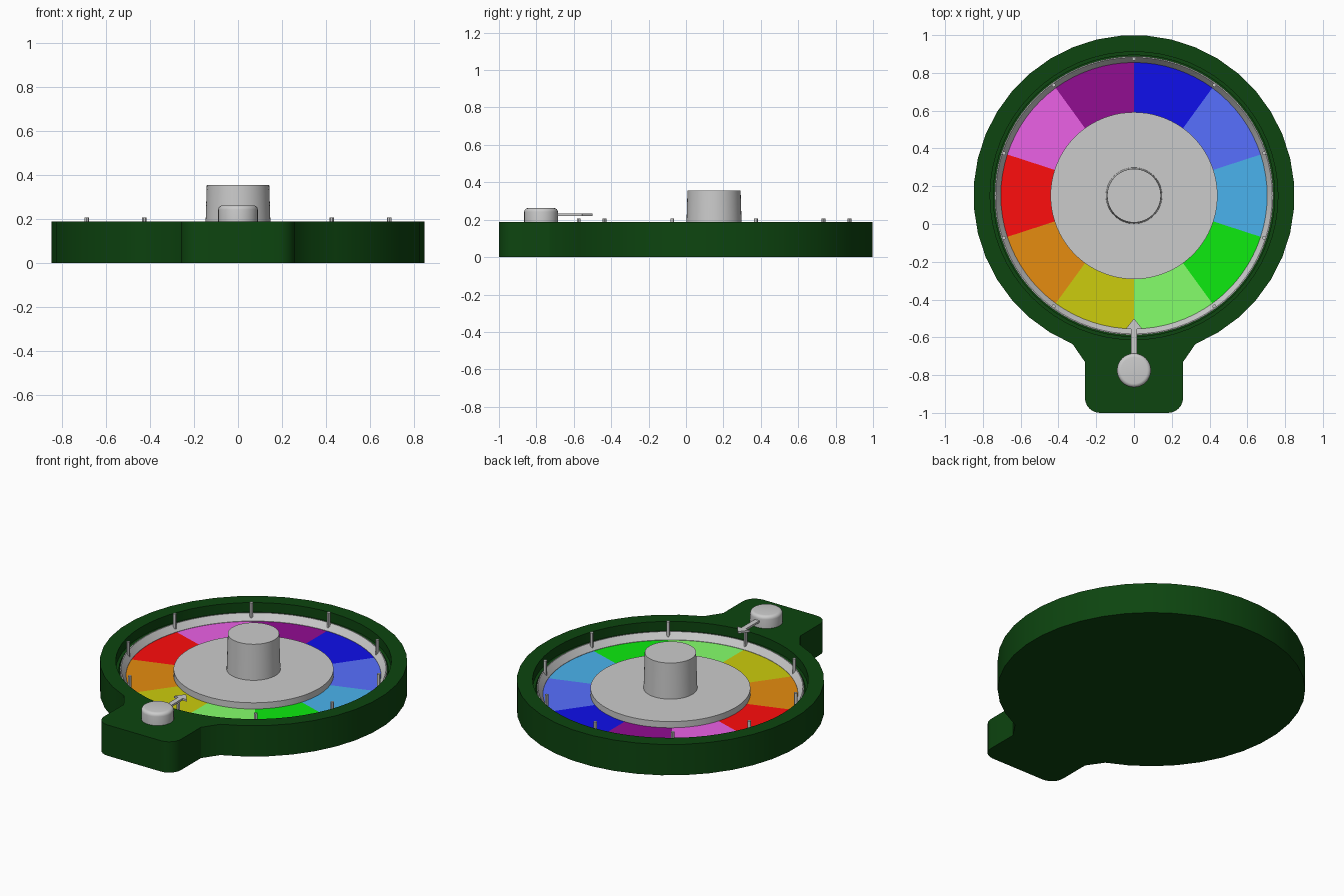
import bpy, bmesh, math
from math import sin, cos, radians, pi

if "Cube" in bpy.data.objects:
    bpy.data.objects.remove(bpy.data.objects["Cube"])

CY = 0.15  # wheel centre in y


def material(name, rgb):
    """Material from a screen colour, converted to linear values."""
    lin = [c / 12.92 if c < 0.04 else ((c + 0.055) / 1.055) ** 2.4 for c in rgb]
    m = bpy.data.materials.new(name)
    m.diffuse_color = (*lin, 1)
    m.use_nodes = True
    m.node_tree.nodes["Principled BSDF"].inputs["Base Color"].default_value = m.diffuse_color
    return m


def smooth(ob):
    bpy.ops.object.select_all(action='DESELECT')
    ob.select_set(True)
    bpy.context.view_layer.objects.active = ob
    bpy.ops.object.shade_smooth_by_angle(angle=radians(30))


def finish(bm, name, mat=None):
    bmesh.ops.recalc_face_normals(bm, faces=bm.faces[:])
    me = bpy.data.meshes.new(name)
    bm.to_mesh(me)
    bm.free()
    ob = bpy.data.objects.new(name, me)
    bpy.context.collection.objects.link(ob)
    if mat:
        me.materials.append(mat)
    smooth(ob)
    return ob


def prism(name, pts, z0, z1, mat=None):
    """Extrude a flat outline between two heights."""
    bm = bmesh.new()
    lo = [bm.verts.new((x, y, z0)) for x, y in pts]
    hi = [bm.verts.new((x, y, z1)) for x, y in pts]
    bm.faces.new(lo)
    bm.faces.new(hi)
    n = len(pts)
    for i in range(n):
        j = (i + 1) % n
        bm.faces.new((lo[i], lo[j], hi[j], hi[i]))
    return finish(bm, name, mat)


def arc(r, a0, a1, n, cx=0, cy=CY):
    return [(cx + r * cos(radians(a0 + (a1 - a0) * i / n)),
             cy + r * sin(radians(a0 + (a1 - a0) * i / n))) for i in range(n + 1)]


def disc(r, n, cx=0, cy=CY):
    return arc(r, 0, 360, n, cx, cy)[:-1]


def lathe(name, prof, cy=CY, n=64, closed=False):
    """Spin an (r, z) profile about a vertical axis."""
    bm = bmesh.new()
    vs = [bm.verts.new((r, cy, z)) for r, z in prof]
    es = [bm.edges.new((vs[i], vs[i + 1])) for i in range(len(vs) - 1)]
    if closed:
        es.append(bm.edges.new((vs[-1], vs[0])))
    bmesh.ops.spin(bm, geom=vs + es, cent=(0, cy, 0), axis=(0, 0, 1),
                   angle=2 * pi, steps=n, use_duplicate=False)
    bmesh.ops.remove_doubles(bm, verts=bm.verts[:], dist=1e-5)
    return finish(bm, name)


# Dark green body: round case with a rounded tab at the front
green = material("dark_green", (0.05, 0.27, 0.06))
outline = arc(0.85, -67.5, 247.5, 35)
outline += [(-0.26, -0.73)] + arc(0.08, 180, 270, 6, -0.18, -0.92)
outline += arc(0.08, 270, 360, 6, 0.18, -0.92) + [(0.26, -0.73)]
body = prism("case", outline, 0, 0.188, green)

# Stepped round pocket for the wheel
for r, z in ((0.762, 0.13), (0.745, 0.06)):
    cutter = prism("pocket_cutter", disc(r, 64), z, 0.4, green)
    cutter.hide_render = True
    mod = body.modifiers.new("pocket", 'BOOLEAN')
    mod.operation = 'DIFFERENCE'
    mod.solver = 'EXACT'
    mod.object = cutter
    bpy.context.view_layer.objects.active = body
    bpy.ops.object.modifier_apply(modifier=mod.name)
    bpy.data.objects.remove(cutter)
smooth(body)

# Coloured sectors, clockwise from the back
colours = [(0.06, 0.06, 0.92), (0.34, 0.44, 1.0), (0.29, 0.7, 0.93), (0.05, 0.92, 0.06),
           (0.52, 1.0, 0.42), (0.8, 0.8, 0.05), (0.9, 0.55, 0.06), (1.0, 0.05, 0.05),
           (0.92, 0.38, 0.9), (0.57, 0.05, 0.57)]
for k, c in enumerate(colours):
    a = 90 - 36 * k
    prism(f"sector_{k + 1}", arc(0.705, a, a - 36, 8) + arc(0.43, a - 36, a, 8),
          0.065, 0.10, material(f"sector_colour_{k + 1}", c))

# Grey wheel rim with a sloping inner face, hub disc and spinning knob
lathe("wheel_rim", [(0.705, 0.065), (0.738, 0.065), (0.738, 0.14), (0.732, 0.14),
                    (0.705, 0.102)], n=80, closed=True)
lathe("hub_disc", [(0, 0.065), (0.442, 0.065), (0.442, 0.138), (0, 0.138)], n=80)
lathe("spin_knob", [(0, 0.13), (0.149, 0.13), (0.142, 0.355), (0, 0.355)])

# Pins between the sectors
for k, (x, y) in enumerate(arc(0.724, 90, 450, 10)[:-1]):
    prism(f"pin_{k + 1}", disc(0.01, 12, x, y), 0.10, 0.207)

# Pointer: rounded post and flat arrow
post = [(0, 0.18), (0.09, 0.18)]
post += [(0.07 + 0.02 * cos(t * pi / 8), 0.242 + 0.02 * sin(t * pi / 8)) for t in range(5)]
lathe("pointer_post", post + [(0, 0.262)], cy=-0.775, n=32)
prism("pointer_arrow", [(-0.015, -0.74), (0.015, -0.74), (0.015, -0.555), (0.043, -0.555),
                        (0, -0.50), (-0.043, -0.555), (-0.015, -0.555)], 0.22, 0.232)
